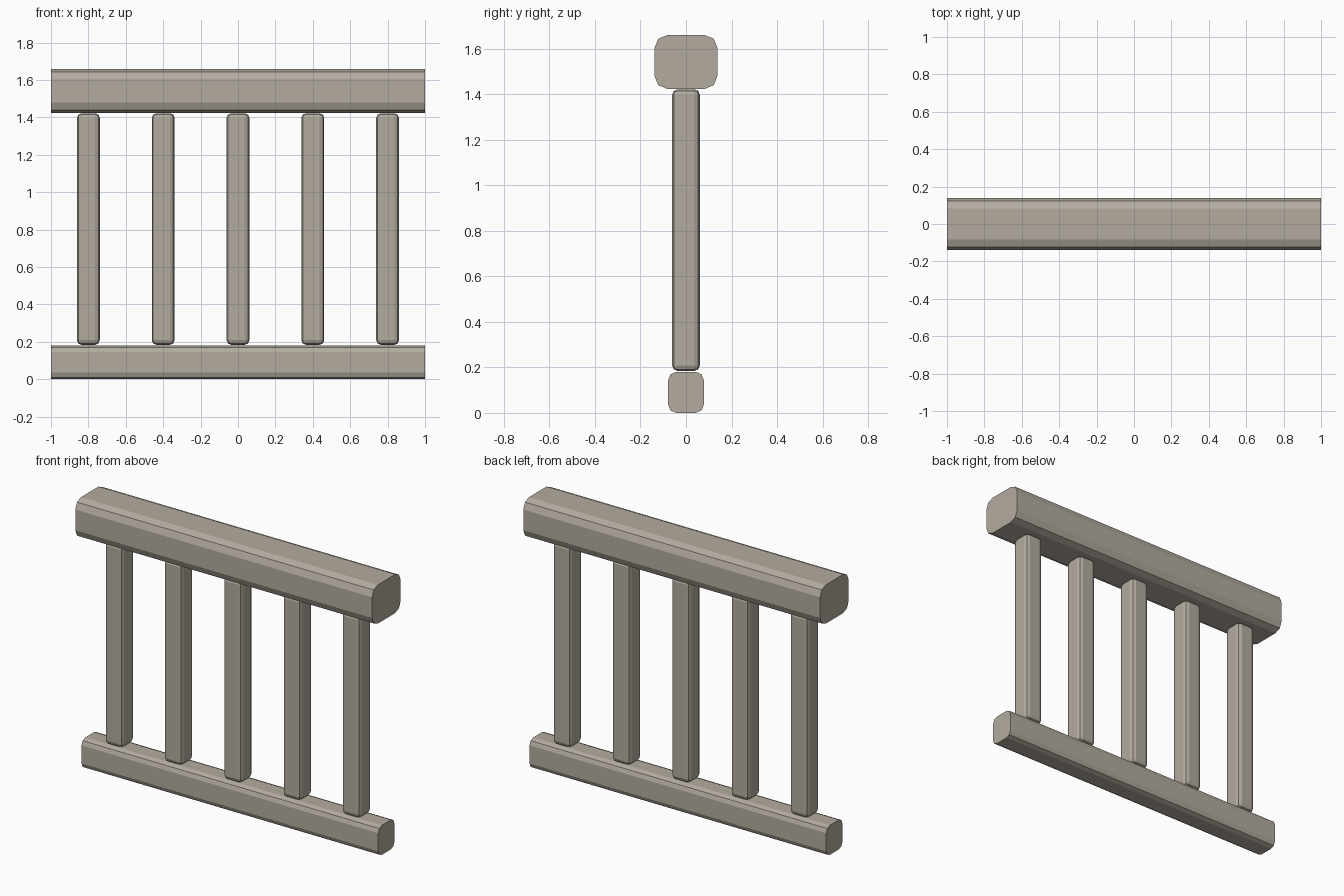
import bpy
import bmesh
from mathutils import Matrix, Vector

cube = bpy.data.objects.get("Cube")
if cube:
    bpy.data.objects.remove(cube, do_unlink=True)

# Single weathered stone colour
stone = bpy.data.materials.new("warm_grey_stone")
stone.use_nodes = True
colour = (0.45, 0.41, 0.35, 1.0)
stone.diffuse_color = colour
bsdf = next(n for n in stone.node_tree.nodes if n.type == 'BSDF_PRINCIPLED')
bsdf.inputs["Base Color"].default_value = colour


def rounded_block(name, size, centre, bevel, long_edges_only=False):
    """Box with two-step rounded edges; rails keep their ends square."""
    bm = bmesh.new()
    bmesh.ops.create_cube(bm, size=1, matrix=Matrix.Diagonal((*size, 1)))
    edges = [e for e in bm.edges if not long_edges_only
             or abs(e.verts[0].co.x - e.verts[1].co.x) > size[0] / 2]
    bmesh.ops.bevel(bm, geom=edges, offset=bevel, offset_type='OFFSET',
                    segments=2, profile=0.5, affect='EDGES')
    mesh = bpy.data.meshes.new(name)
    bm.to_mesh(mesh)
    bm.free()
    mesh.materials.append(stone)
    obj = bpy.data.objects.new(name, mesh)
    obj.location = Vector(centre)
    bpy.context.collection.objects.link(obj)
    return obj


# Rails
rounded_block("top_rail", (2, 0.276, 0.236), (0, 0, 1.542), 0.055, True)
rounded_block("bottom_rail", (2, 0.156, 0.18), (0, 0, 0.09), 0.035, True)

# Balusters
for i in range(5):
    rounded_block(f"baluster_{i + 1}", (0.122, 0.122, 1.238),
                  (0.4 * (i - 2), 0, 0.803), 0.025)
